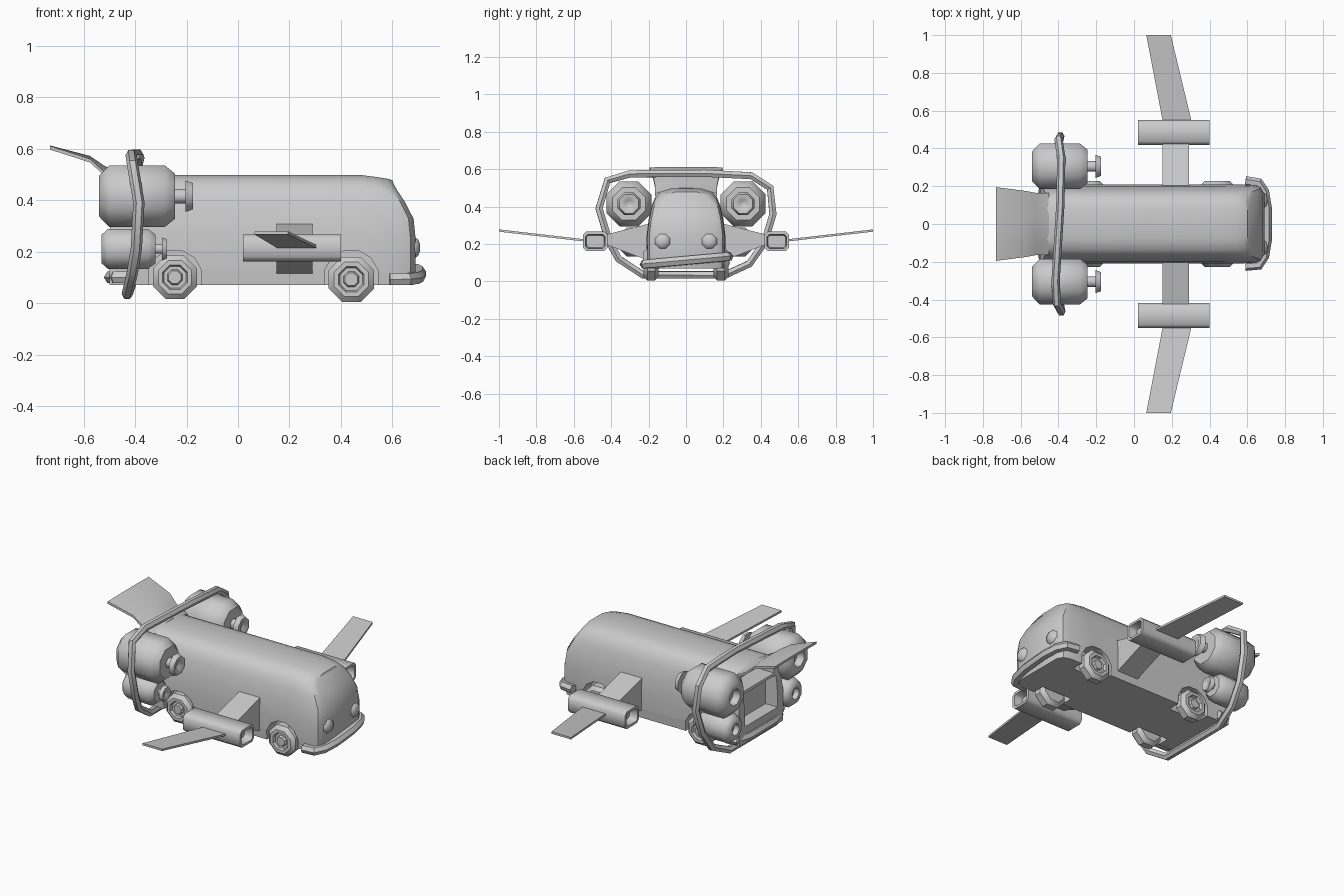
import bpy, bmesh, math
from mathutils import Vector

if "Cube" in bpy.data.objects:
    bpy.data.objects.remove(bpy.data.objects["Cube"])

grey = bpy.data.materials.new("plain_grey")
grey.diffuse_color = (0.6, 0.6, 0.6, 1)
grey.use_nodes = True
grey.node_tree.nodes["Principled BSDF"].inputs["Base Color"].default_value = grey.diffuse_color


def make(name, verts, faces, smooth=None):
    bm = bmesh.new()
    vs = [bm.verts.new(v) for v in verts]
    for f in faces:
        bm.faces.new([vs[i] for i in f])
    bmesh.ops.remove_doubles(bm, verts=bm.verts, dist=1e-5)
    bmesh.ops.recalc_face_normals(bm, faces=bm.faces)
    me = bpy.data.meshes.new(name)
    bm.to_mesh(me)
    bm.free()
    ob = bpy.data.objects.new(name, me)
    bpy.context.collection.objects.link(ob)
    me.materials.append(grey)
    if smooth:
        shade(ob, smooth)
    return ob


def select(ob):
    bpy.ops.object.select_all(action='DESELECT')
    ob.select_set(True)
    bpy.context.view_layer.objects.active = ob


def shade(ob, angle):
    select(ob)
    bpy.ops.object.shade_smooth_by_angle(angle=math.radians(angle))


def loft(name, rings, smooth=None):
    # closed rings joined end to end, both ends capped
    n = len(rings[0])
    verts = [p for r in rings for p in r]
    faces = [(k * n + i, k * n + (i + 1) % n, (k + 1) * n + (i + 1) % n, (k + 1) * n + i)
             for k in range(len(rings) - 1) for i in range(n)]
    faces += [tuple(range(n)), tuple(range(len(verts) - n, len(verts)))]
    return make(name, verts, faces, smooth)


def lathe(name, profile, axis, c, sides=8, smooth=50):
    # profile of (position along axis, radius)
    rings = []
    for t, r in profile:
        ring = []
        for i in range(sides):
            a = 2 * math.pi * (i + .5) / sides
            u, w = r * math.cos(a), r * math.sin(a)
            ring.append((c[0] + t, c[1] + u, c[2] + w) if axis == 'x' else (c[0] + u, c[1] + t, c[2] + w))
        rings.append(ring)
    return loft(name, rings, smooth)


def box(name, x0, x1, y0, y1, z0, z1):
    return loft(name, [[(x, y0, z0), (x, y1, z0), (x, y1, z1), (x, y0, z1)] for x in (x0, x1)])


def tube(name, pts, r, cyclic=False):
    cu = bpy.data.curves.new(name, 'CURVE')
    cu.dimensions = '3D'
    cu.bevel_depth, cu.bevel_resolution, cu.use_fill_caps = r, 1, True
    sp = cu.splines.new('POLY')
    sp.points.add(len(pts) - 1)
    for p, q in zip(sp.points, pts):
        p.co = (*q, 1)
    sp.use_cyclic_u = cyclic
    ob = bpy.data.objects.new(name, cu)
    bpy.context.collection.objects.link(ob)
    cu.materials.append(grey)
    select(ob)
    bpy.ops.object.convert(target='MESH')
    shade(bpy.context.object, 35)


def cut(ob, cutter):
    cutter.hide_render = True
    m = ob.modifiers.new("cut", 'BOOLEAN')
    m.operation, m.object, m.solver = 'DIFFERENCE', cutter, 'EXACT'
    select(ob)
    bpy.ops.object.modifier_apply(modifier=m.name)
    bpy.data.objects.remove(cutter)


# van body: half section (half width, height) lofted along x
half = [(.205, .07), (.21, .13), (.21, .25), (.20, .33), (.185, .40), (.165, .45), (.135, .48), (.08, .497)]
front = [.68, .69, .69, .682, .65, .62, .605, .60]
n = len(half)
rings = []
for k, (wf, drop) in enumerate([(1, 0), (1, 0), (.985, .008), (.93, .014), (.76, .02)]):
    pts = []
    for i, (y, z) in enumerate(half):
        back = -.50 + max(0, z - .3) * .2
        x = [back, .48, front[i] - .06, front[i] - .02, front[i]][k]
        pts.append((x, y * wf, z - drop * max(0, (z - .3) / .2)))
    rings.append(pts + [(x, -y, z) for x, y, z in reversed(pts)])
m = 2 * n
verts = [p for r in rings for p in r]
faces = [(k * m + i, k * m + (i + 1) % m, (k + 1) * m + (i + 1) % m, (k + 1) * m + i)
         for k in range(4) for i in range(m)]
for o in (0, 4 * m):
    faces += [(o + i, o + i + 1, o + m - 2 - i, o + m - 1 - i) for i in range(n - 1)]
body = make("van_body", verts, faces)

# wheel arches and open rear bay
for x in (-.245, .44):
    for s in (-1, 1):
        cut(body, lathe("arch_cutter", [(-.07, .107), (.07, .107)], 'y', (x, s * .20, .10), 12, None))
cut(body, box("bay_cutter", -.7, -.42, -.155, .155, .17, .36))
cut(body, box("window_cutter", -.7, -.2, -.145, .145, .375, .455))
shade(body, 35)

# raised tailgate, curved where it meets the roof
sections = [(-.45, .50, .165, .03), (-.52, .535, .165, .025), (-.575, .572, .175, .012), (-.73, .612, .195, .002)]
rows = []
for x, z, w, sag in sections:
    top = [(x, w * t, z - sag * t * t) for t in (-1, -.6, -.2, .2, .6, 1)]
    rows.append(top + [(px, py, pz - .014) for px, py, pz in reversed(top)])
loft("raised_tailgate", rows, 35)

# wheels with dished hubs
tyre = [(-.04, .05), (-.04, .068), (-.02, .092), (.02, .092), (.04, .07), (.04, .052),
        (.025, .046), (.025, .032), (.037, .026)]
for x, z, tag in ((-.245, .10, "rear"), (.44, .092, "front")):
    for s in (-1, 1):
        lathe(f"{tag}_wheel", [(t * s, r * (1.03 if x > 0 else 1)) for t, r in tyre], 'y', (x, s * .187, z), 8, 35)

# rear booster engines, a large one over a small one on each side
big = [(-.50, .04), (-.54, .05), (-.54, .085), (-.50, .13), (-.285, .13), (-.245, .095), (-.245, .03),
       (-.203, .03), (-.203, .066), (-.175, .055), (-.175, .035), (-.19, .02)]
small = [(-.50, .03), (-.53, .035), (-.53, .06), (-.505, .084), (-.35, .084), (-.32, .06), (-.32, .02),
         (-.295, .02), (-.295, .048), (-.275, .04), (-.275, .025), (-.285, .012)]
for s in (-1, 1):
    lathe("upper_engine", big, 'x', (0, s * .305, .415))
    lathe("lower_engine", small, 'x', (0, s * .285, .21))

# bent hoop around the engines
hoop = [(-.415, -.30, .575), (-.41, -.42, .54), (-.385, -.465, .39), (-.395, -.41, .21), (-.41, -.36, .12),
        (-.43, -.23, .035), (-.43, 0, .035), (-.43, .21, .035), (-.41, .34, .095), (-.40, .42, .21),
        (-.39, .465, .36), (-.40, .45, .50), (-.385, .35, .565), (-.39, .1, .578)]
tube("engine_hoop", hoop, .022, True)

# bumpers, the front one hanging a little askew
tube("front_bumper", [(x, y, .112 + y * .09) for x, y in
     ((.59, -.222), (.66, -.218), (.69, -.17), (.705, -.08), (.705, .08), (.69, .17), (.66, .218), (.59, .228))], .026)
tube("rear_bumper", [(x, y, .10) for x, y in
     ((-.42, -.212), (-.475, -.205), (-.495, -.12), (-.495, .12), (-.475, .205), (-.42, .212))], .026)

for s in (-1, 1):
    # headlights
    lathe("headlight", [(.64, .046), (.685, .046), (.70, .034), (.707, .015)], 'x', (0, s * .125, .215), 8)
    # wedge struts from body to nacelle
    loft("wing_strut", [[(.15, s * y, a), (.29, s * y, a), (.29, s * y, b), (.15, s * y, b)]
                        for y, a, b in ((.185, .105, .312), (.43, .198, .25))])
    # nacelles: rounded box tube with recessed ends
    cy, cz, prof = s * .485, .214, []
    for x, g in ((.07, .02), (.02, .014), (.02, 0), (.40, 0), (.40, .014), (.35, .02)):
        w, h, c = .066 - g, .052 - g, .018 - g * .4
        prof.append([(x, cy + a, cz + b) for a, b in
                     ((-w + c, -h), (w - c, -h), (w, -h + c), (w, h - c),
                      (w - c, h), (-w + c, h), (-w, h - c), (-w, -h + c))])
    loft("nacelle", prof, 50)
    # thin swept outer wings
    loft("outer_wing", [[(x0, s * y, z), (x1, s * y, z), (x1, s * y, z + .012), (x0, s * y, z + .012)]
                        for y, x0, x1, z in ((.53, .155, .308, .212), (1.0, .065, .195, .266))])
